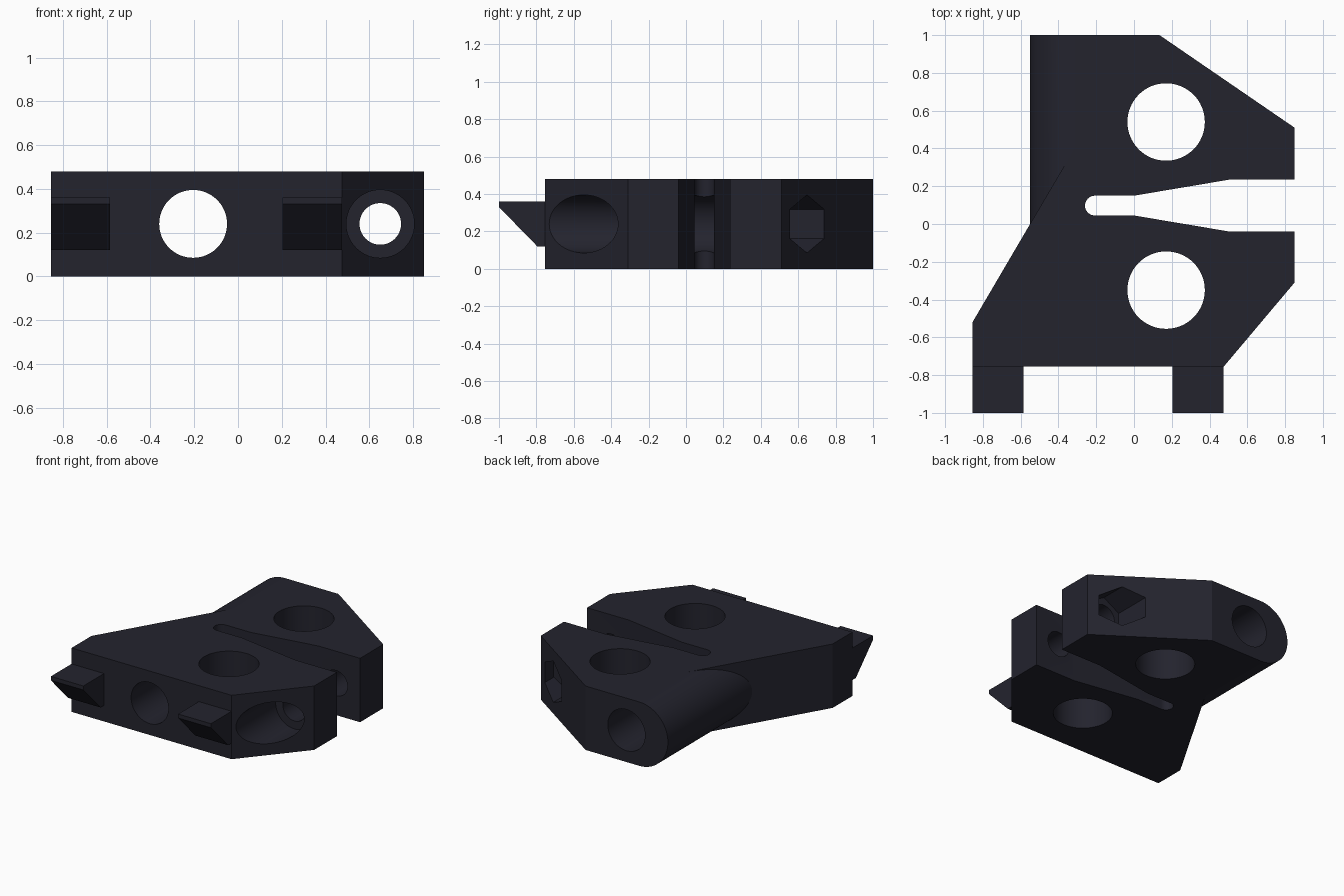
import bpy, bmesh, math
from mathutils import Vector

if "Cube" in bpy.data.objects:
    bpy.data.objects.remove(bpy.data.objects["Cube"], do_unlink=True)

H = 0.48
MID = H / 2
BOLT_X = 0.65

mat = bpy.data.materials.new("dark navy plastic")
mat.use_nodes = True
colour = (0.017, 0.017, 0.027, 1)
mat.diffuse_color = colour
mat.node_tree.nodes["Principled BSDF"].inputs["Base Color"].default_value = colour


def loft(name, start, end):
    """Solid between two matching loops of points."""
    bm = bmesh.new()
    a = [bm.verts.new(p) for p in start]
    b = [bm.verts.new(p) for p in end]
    bm.faces.new(a)
    bm.faces.new(b[::-1])
    for i in range(len(a)):
        j = (i + 1) % len(a)
        bm.faces.new((a[i], b[i], b[j], a[j]))
    bmesh.ops.recalc_face_normals(bm, faces=bm.faces)
    mesh = bpy.data.meshes.new(name)
    bm.to_mesh(mesh)
    bm.free()
    mesh.materials.append(mat)
    obj = bpy.data.objects.new(name, mesh)
    bpy.context.collection.objects.link(obj)
    return obj


def arc(cx, cy, r, start, end, steps):
    angles = [math.radians(start + (end - start) * i / steps) for i in range(steps + 1)]
    return [(cx + r * math.cos(t), cy + r * math.sin(t)) for t in angles]


def upright(name, pts, z0, z1):
    return loft(name, [(x, y, z0) for x, y in pts], [(x, y, z1) for x, y in pts])


def lengthwise(name, pts, y0, y1):
    return loft(name, [(x, y0, z) for x, z in pts], [(x, y1, z) for x, z in pts])


def circle(cx, cy, r, sides=64, turn=0):
    return arc(cx, cy, r, turn, turn + 360, sides)[:-1]


# Clamp body with a flared slot opening to the left
slot_end = arc(-0.207, 0.0975, 0.0525, 90, 270, 16)
outline = [(-0.855, 1), (0.135, 1), (0.85, 0.51), (0.85, 0.235), (0.505, 0.235), (0, 0.15)]
outline += slot_end
outline += [(0, 0.045), (0.505, -0.04), (0.85, -0.04), (0.85, -0.31),
            (0.475, -0.755), (-0.855, -0.755)]
body = upright("clamp_body", outline, 0, H)

# Cutter leaving the rounded rear side and the slanted side wall
round_profile = arc(-0.31, MID, MID, 90, 270, 48)
round_profile += [(-0.31, -0.2), (-1.2, -0.2), (-1.2, 0.7), (-0.31, 0.7)]
slope = 0.52 / 0.305
side_cutter = loft("side_cutter",
                   [(x, slope * (x + 0.55), z) for x, z in round_profile],
                   [(x, 1.2, z) for x, z in round_profile])

# Rod holes, clamp bolt hole, bolt head recess and hexagonal nut pocket
cutters = [
    side_cutter,
    upright("rear_rod_cutter", circle(0.17, 0.54, 0.205), -0.2, 0.7),
    upright("front_rod_cutter", circle(0.17, -0.35, 0.205), -0.2, 0.7),
    lengthwise("long_rod_cutter", circle(-0.205, MID, 0.155), -1.2, 1.2),
    lengthwise("bolt_cutter", circle(BOLT_X, MID, 0.095), -1.2, 1.2),
    lengthwise("bolt_head_cutter", circle(BOLT_X, MID, 0.155), -1.2, -0.26),
    lengthwise("nut_cutter", circle(BOLT_X, MID, 0.155, 6, 30), 0.45, 1.2),
]

bpy.context.view_layer.objects.active = body
for cutter in cutters:
    cutter.hide_render = True
    mod = body.modifiers.new(cutter.name, 'BOOLEAN')
    mod.operation = 'DIFFERENCE'
    mod.solver = 'EXACT'
    mod.object = cutter
    bpy.ops.object.modifier_apply(modifier=mod.name)
for cutter in cutters:
    bpy.data.objects.remove(cutter, do_unlink=True)

bpy.ops.object.select_all(action='DESELECT')
body.select_set(True)
bpy.ops.object.shade_smooth_by_angle(angle=math.radians(25))

# Two wedge tabs on the front
tab = [(-0.75, 0.36), (-1, 0.36), (-1, 0.33), (-0.795, 0.12), (-0.75, 0.12)]
for name, x0, x1 in (("right_tab", -0.855, -0.585), ("left_tab", 0.203, 0.475)):
    loft(name, [(x0, y, z) for y, z in tab], [(x1, y, z) for y, z in tab])
